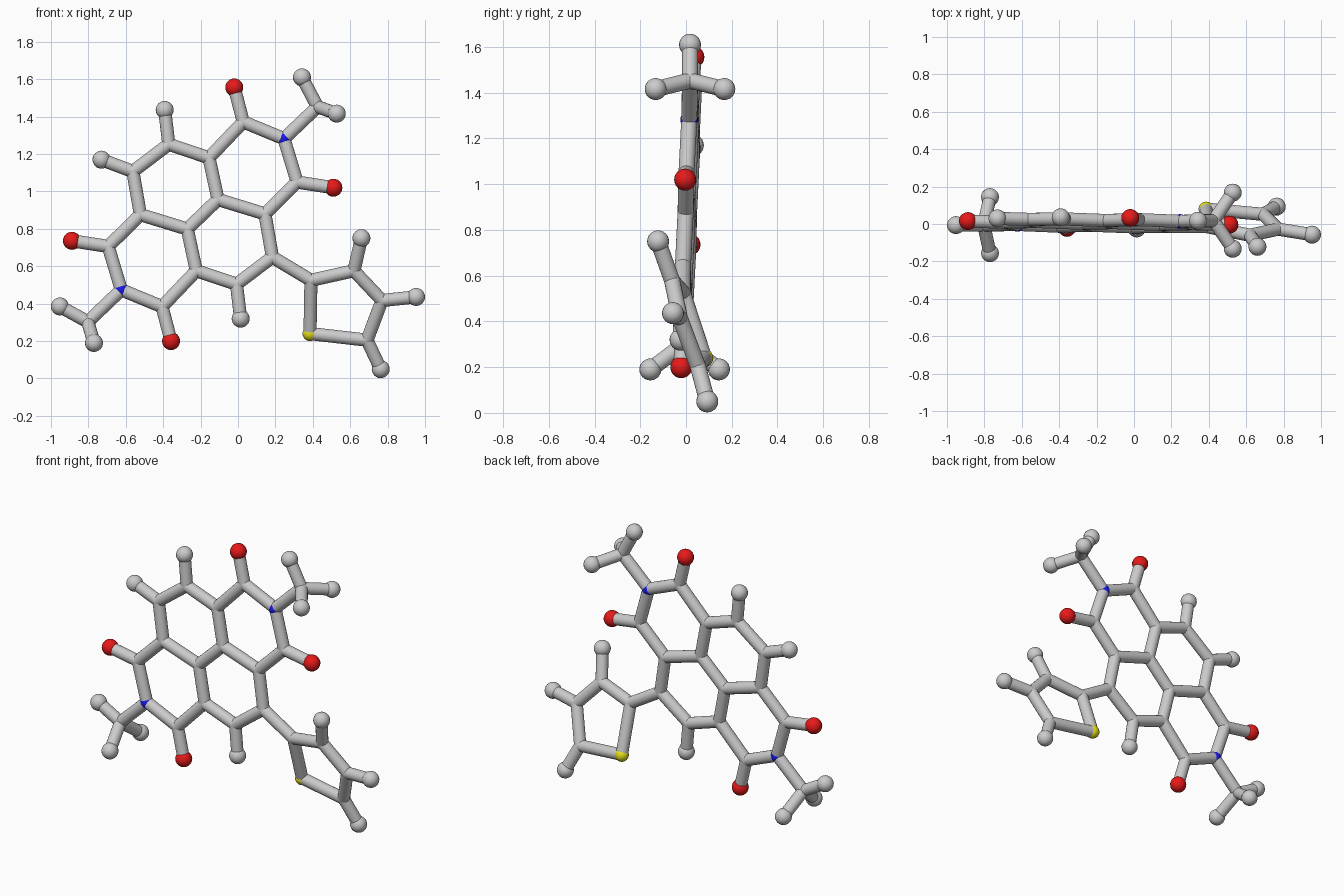
import bpy, bmesh
from mathutils import Vector, Matrix

if "Cube" in bpy.data.objects:
    bpy.data.objects.remove(bpy.data.objects["Cube"])

BOND, BALL = 0.035, 0.048


def core_y(x, z):
    return -0.038 - 0.023 * x + 0.045 * z      # slightly tilted main sheet


def side_y(x, z):
    return 0.207 - 0.128 * x - 0.326 * z       # twisted five-sided ring


def material(name, rgb):
    m = bpy.data.materials.new(name)
    m.diffuse_color = (*rgb, 1)
    m.use_nodes = True
    m.node_tree.nodes["Principled BSDF"].inputs["Base Color"].default_value = m.diffuse_color
    return m


RED = material("red", (0.8, 0.01, 0.01))
BLUE = material("blue", (0.01, 0.01, 0.8))
YELLOW = material("yellow", (0.8, 0.75, 0.01))


def finish(name, bm, mat=None):
    me = bpy.data.meshes.new(name)
    for f in bm.faces:
        f.smooth = len(f.verts) < 5
    bm.to_mesh(me)
    bm.free()
    if mat:
        me.materials.append(mat)
    ob = bpy.data.objects.new(name, me)
    bpy.context.collection.objects.link(ob)


def balls(name, points, radius, mat=None):
    bm = bmesh.new()
    for p in points:
        bmesh.ops.create_uvsphere(bm, u_segments=20, v_segments=12, radius=radius,
                                  matrix=Matrix.Translation(p))
    finish(name, bm, mat)


def rods(name, pairs):
    bm = bmesh.new()
    for a, b in pairs:
        d = b - a
        rot = d.to_track_quat('Z', 'Y').to_matrix().to_4x4()
        bmesh.ops.create_cone(bm, cap_ends=True, segments=20, radius1=BOND, radius2=BOND,
                              depth=d.length, matrix=Matrix.Translation((a + b) / 2) @ rot)
    finish(name, bm)


# Half of the four-ring core; the other half is a half-turn about its centre
half = {"O1": (-0.02, 1.556), "C1": (0.028, 1.372), "N": (0.246, 1.282),
        "C2": (0.316, 1.05), "O2": (0.51, 1.02), "C3": (0.144, 0.88),
        "C4": (-0.107, 0.957), "C5": (-0.155, 1.18), "C6": (-0.37, 1.252),
        "C7": (-0.562, 1.107), "M": (0.425, 1.453), "H": (-0.392, 1.436)}
A = {}
for k, (x, z) in half.items():
    A[k] = Vector((x, core_y(x, z), z))
    x, z = -0.378 - x, 1.756 - z
    A[k + "b"] = Vector((x, core_y(x, z), z))

half_bonds = ["O1 C1", "C1 N", "N C2", "C2 O2", "C2 C3", "C3 C4", "C4 C5",
              "C5 C1", "C5 C6", "C6 C7", "N M", "C6 H"]
pairs = []
for s in half_bonds:
    a, b = s.split()
    pairs += [(A[a], A[b]), (A[a + "b"], A[b + "b"])]
pairs += [(A["C4"], A["C4b"]), (A["C7"], A["C3b"]), (A["C7b"], A["C3"])]
edge_h = Vector((-0.73, 0.03, 1.17))
pairs.append((A["C7"], edge_h))
rods("core_bonds", pairs)

balls("core_joints", [p for k, p in A.items() if k[0] in "CM"], BOND)
balls("core_end_balls", [A["H"], A["Hb"], edge_h], BALL)
balls("red_balls", [p for k, p in A.items() if k[0] == "O"], BALL, RED)
balls("blue_joints", [A["N"], A["Nb"]], 0.039, BLUE)

# Three-pronged end groups
for name, m, flat, (px, pz) in (("upper_prong", A["M"], (0.342, 1.61), (0.528, 1.416)),
                                ("lower_prong", A["Mb"], (-0.952, 0.385), (-0.77, 0.19))):
    ends = [Vector((flat[0], m.y, flat[1]))]
    ends += [Vector((px, m.y + s * 0.15, pz)) for s in (-1, 1)]
    rods(name + "_bonds", [(m, e) for e in ends])
    balls(name + "_balls", ends, BALL)

# Five-sided side ring
ring = [Vector((x, side_y(x, z), z)) for x, z in
        ((0.385, 0.24), (0.39, 0.525), (0.62, 0.576), (0.77, 0.417), (0.69, 0.205))]
tips = [Vector((x, side_y(x, z), z)) for x, z in
        ((0.66, 0.75), (0.952, 0.436), (0.763, 0.05))]
rods("side_ring_bonds", [(ring[i], ring[(i + 1) % 5]) for i in range(5)]
     + list(zip(ring[2:], tips)) + [(A["C7b"], ring[1])])
balls("side_ring_joints", ring[1:], BOND)
balls("side_ring_end_balls", tips, BALL)
balls("yellow_joint", ring[:1], 0.04, YELLOW)
